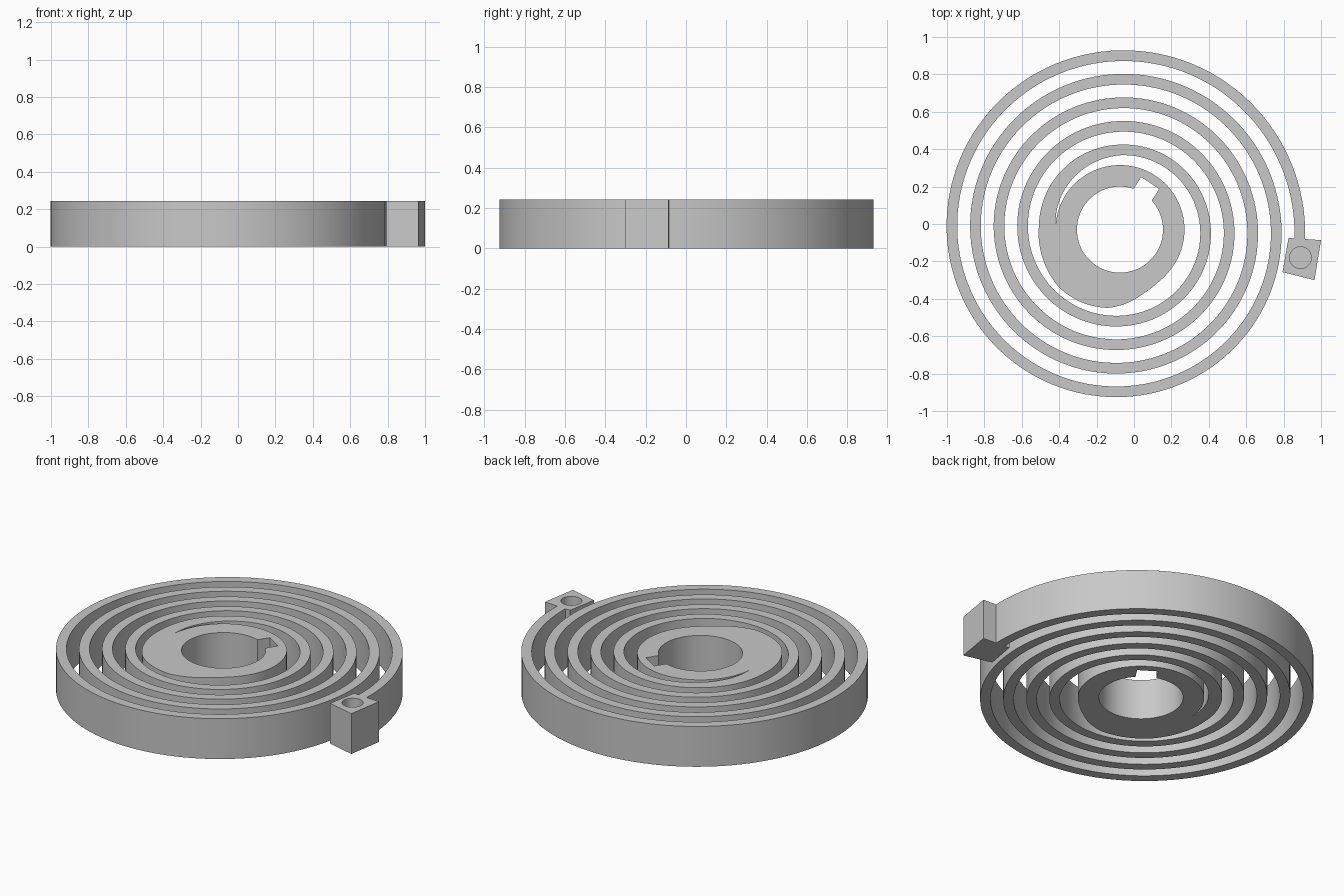
import bpy, bmesh, math
from mathutils import Vector

cube = bpy.data.objects.get("Cube")
if cube:
    bpy.data.objects.remove(cube, do_unlink=True)

HEIGHT = 0.243
CENTRE = Vector((-0.075, -0.03, 0))
HUB_R, BORE_R = 0.345, 0.23
PITCH, BAND = 0.126, 0.057
STEP = 3

grey = bpy.data.materials.new("plain_grey")
grey.use_nodes = True
grey.diffuse_color = (0.58, 0.58, 0.58, 1)
grey.node_tree.nodes["Principled BSDF"].inputs["Base Color"].default_value = grey.diffuse_color


def polar(r, deg):
    a = math.radians(deg)
    return CENTRE + Vector((r * math.cos(a), r * math.sin(a), 0))


def lerp_keys(keys, x):
    for (x0, y0), (x1, y1) in zip(keys, keys[1:]):
        if x0 <= x <= x1:
            return y0 + (y1 - y0) * (x - x0) / (x1 - x0)


def strip(bm, inner, outer):
    """Flat strip of quads between two point rows."""
    a = [bm.verts.new(p) for p in inner]
    b = [bm.verts.new(p) for p in outer]
    for i in range(len(a) - 1):
        bm.faces.new((a[i], b[i], b[i + 1], a[i + 1]))


def finish(bm, name):
    """Weld the flat outline and raise it into a solid."""
    bmesh.ops.remove_doubles(bm, verts=bm.verts, dist=1e-4)
    bmesh.ops.recalc_face_normals(bm, faces=bm.faces)
    new = bmesh.ops.extrude_face_region(bm, geom=bm.faces[:], use_keep_orig=True)["geom"]
    bmesh.ops.translate(bm, vec=(0, 0, HEIGHT),
                        verts=[v for v in new if isinstance(v, bmesh.types.BMVert)])
    bmesh.ops.recalc_face_normals(bm, faces=bm.faces)
    mesh = bpy.data.meshes.new(name)
    bm.to_mesh(mesh)
    bm.free()
    obj = bpy.data.objects.new(name, mesh)
    bpy.context.collection.objects.link(obj)
    mesh.materials.append(grey)
    return obj


# Hub ring: round bore with a square keyway
KEY_ANGLE, KEY_DEPTH = 57, 0.297
corners = {42: (BORE_R, 42.5), 45: (0.302, 46), 69: (0.302, 68), 72: (BORE_R, 71.5)}


def bore_point(deg):
    deg %= 360
    if deg in corners:
        return polar(*corners[deg])
    if 45 < deg < 69:
        return polar(KEY_DEPTH / math.cos(math.radians(deg - KEY_ANGLE)), deg)
    return polar(BORE_R, deg)


bm = bmesh.new()
ring = range(0, 361, STEP)
strip(bm, [bore_point(d) for d in ring], [polar(HUB_R, d) for d in ring])

# Spiral band, swelling into a lobe where it joins the hub
START, JOIN, BLEND = 1758, 1617, 1530
lobe = [(1617, 0.434), (1640, 0.441), (1664, 0.449), (1682, 0.44), (1701, 0.424),
        (1716, 0.394), (1730, 0.364), (1745, 0.348), (1758, HUB_R)]


def outer_r(t):
    if t >= JOIN:
        return lerp_keys(lobe, t)
    r = 0.99 - PITCH * t / 360
    return r + 0.01 * max(0, (t - BLEND) / (JOIN - BLEND))


def inner_r(t):
    if t >= JOIN:
        return HUB_R
    if t > BLEND:
        return lerp_keys([(BLEND, outer_r(BLEND) - BAND), (JOIN, HUB_R)], t)
    return outer_r(t) - BAND


turns = range(START, -STEP - 1, -STEP)
strip(bm, [polar(inner_r(t), t) for t in turns], [polar(outer_r(t), t) for t in turns])
spring = finish(bm, "spiral_spring")

# End block with a blind pin hole
bm = bmesh.new()
bm.faces.new([bm.verts.new((x, y, 0)) for x, y in
              ((0.794, -0.257), (0.965, -0.3), (1.0, -0.086), (0.826, -0.075))])
block = finish(bm, "end_block")

bpy.ops.mesh.primitive_cylinder_add(vertices=48, radius=0.058, depth=0.4,
                                    location=(0.89, -0.18, 0.26))
cutter = bpy.context.object
cutter.name = "pin_hole_cutter"
cutter.hide_render = True
cutter.data.materials.append(grey)
bpy.ops.object.select_all(action="DESELECT")
block.select_set(True)
bpy.context.view_layer.objects.active = block
cut = block.modifiers.new("pin_hole", "BOOLEAN")
cut.operation = "DIFFERENCE"
cut.solver = "EXACT"
cut.object = cutter
bpy.ops.object.modifier_apply(modifier=cut.name)
bpy.data.objects.remove(cutter, do_unlink=True)

# Smooth curved walls, crisp rims
spring.select_set(True)
bpy.ops.object.shade_smooth_by_angle(angle=math.radians(25))
